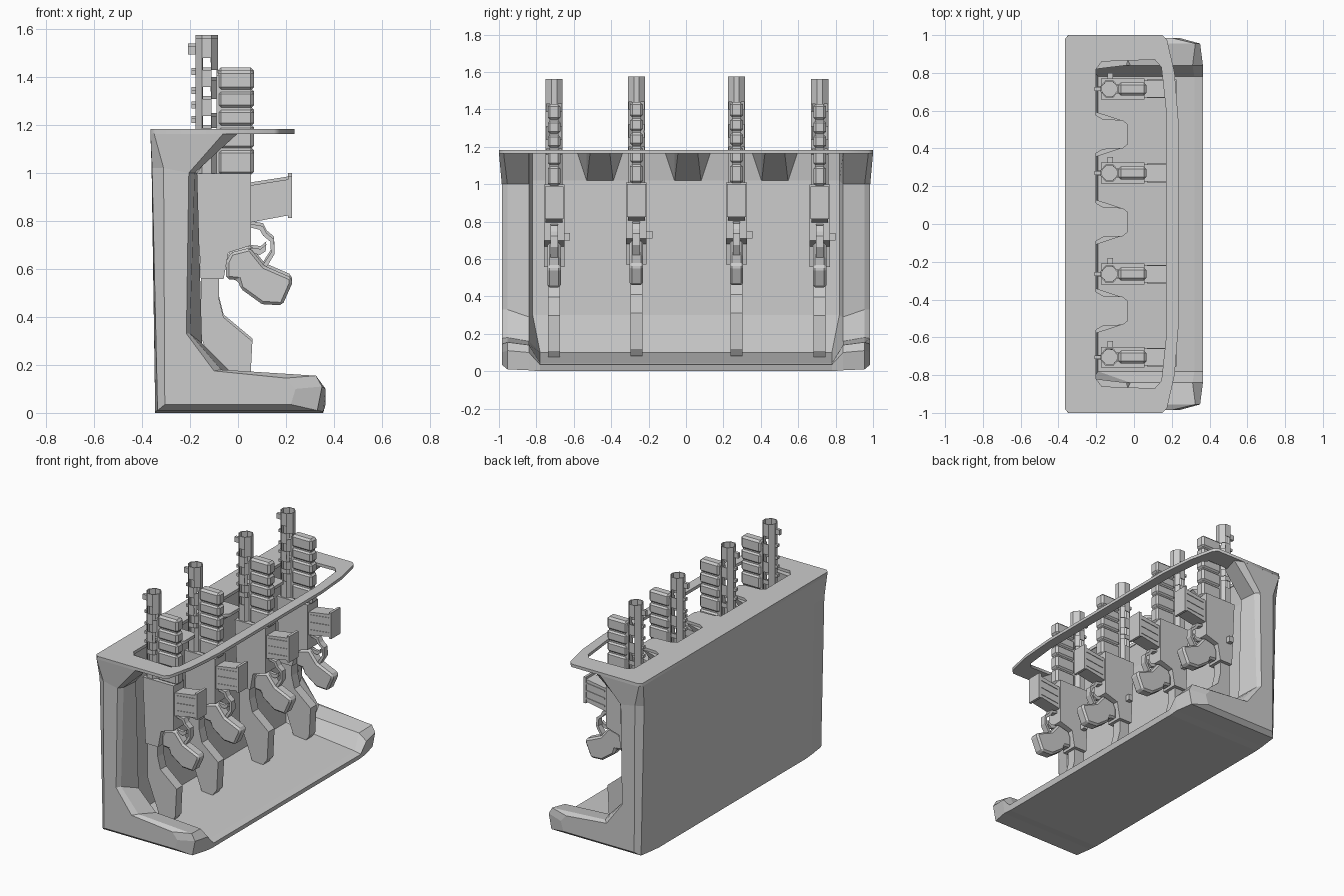
import bpy, bmesh, math
from mathutils import Vector

if "Cube" in bpy.data.objects:
    bpy.data.objects.remove(bpy.data.objects["Cube"])


def finish(name, bm, bevel=0):
    bmesh.ops.recalc_face_normals(bm, faces=bm.faces[:])
    me = bpy.data.meshes.new(name)
    bm.to_mesh(me)
    bm.free()
    ob = bpy.data.objects.new(name, me)
    bpy.context.collection.objects.link(ob)
    if bevel:
        m = ob.modifiers.new("bevel", 'BEVEL')
        m.width, m.segments = bevel, 1
        m.limit_method, m.angle_limit = 'ANGLE', math.radians(35)
    return ob


def loft(name, rings, bevel=0, caps=None):
    bm = bmesh.new()
    vs = [[bm.verts.new(p) for p in r] for r in rings]
    n = len(vs[0])
    for a, b in zip(vs, vs[1:]):
        for i in range(n):
            bm.faces.new((a[i], a[(i + 1) % n], b[(i + 1) % n], b[i]))
    for end in (vs[0], vs[-1]):
        for cap in caps or [range(n)]:
            bm.faces.new([end[i] for i in cap])
    return finish(name, bm, bevel)


def prism(name, pts, half, loc, bevel=0, dy=0):
    """Extrude an x-z profile along y."""
    return loft(name, [[(x, loc[0] + dy + s * half, z + loc[1]) for x, z in pts]
                       for s in (-1, 1)], bevel)


def rect(x0, x1, z0, z1):
    return [(x0, z0), (x1, z0), (x1, z1), (x0, z1)]


# Cabinet body: x-z sections lofted along y, mirrored about the middle
sections = [
    (0.985, [(-.305, .035), (.22, .035), (.24, .10), (.20, .145), (-.10, .175),
             (-.215, .33), (-.205, 1.0), (-.06, 1.165), (-.35, 1.165), (-.31, 1.02)]),
    (0.955, [(-.335, .01), (.33, .01), (.35, .11), (.325, .155), (-.07, .18),
             (-.20, .33), (-.18, 1.0), (0, 1.165), (-.365, 1.165), (-.358, 1.02)]),
    (0.84, [(-.345, .005), (.355, .005), (.365, .10), (.31, .14), (-.02, .16),
            (-.15, .29), (-.17, 1.0), (-.04, 1.165), (-.365, 1.165), (-.36, 1.02)]),
    (0.82, [(-.345, 0), (.355, 0), (.365, .035), (.32, .045), (-.19, .10),
            (-.22, .30), (-.225, 1.02), (-.205, 1.165), (-.365, 1.165), (-.36, 1.02)]),
]


def ring(y, pts, s):
    def y_at(z):
        if y > .95 and z > 1.1:
            return 1.0 if y > .98 else .975
        return y - .04 if y < .83 and z < .2 else y
    return [(x, s * y_at(z), z) for x, z in pts]


loft("cabinet_body", [ring(y, p, -1) for y, p in sections]
     + [ring(y, p, 1) for y, p in reversed(sections)],
     caps=[(6, 7, 8, 9), (0, 1, 2, 3, 4, 5, 6, 9)])

# Top plate with a notched opening
tab_ys = (-.46, .01, .475)
outer = [(-.345, -1), (.15, -1), (.175, -.975), (.215, -.8), (.235, -.55)]
outer += [(x, -y) for x, y in reversed(outer)] + [(-.365, .98), (-.365, -.98)]
hole = [(-.17, -.86), (.11, -.87), (.145, -.83), (.17, -.6),
        (.17, .6), (.145, .83), (.11, .87), (-.17, .86), (-.2, .82)]
for ty in reversed(tab_ys):
    hole += [(-.2, ty + .10), (-.165, ty + .08), (-.06, ty + .075), (-.035, ty + .055),
             (-.035, ty - .055), (-.06, ty - .075), (-.165, ty - .08), (-.2, ty - .10)]
hole += [(-.2, -.82)]
cu = bpy.data.curves.new("plate_outline", 'CURVE')
cu.dimensions, cu.fill_mode, cu.extrude = '2D', 'BOTH', .01
for pts in (outer, hole):
    sp = cu.splines.new('POLY')
    sp.points.add(len(pts) - 1)
    for p, (x, y) in zip(sp.points, pts):
        p.co = (x, y, 0, 1)
    sp.use_cyclic_u = True
tmp = bpy.data.objects.new("plate_outline", cu)
bpy.context.collection.objects.link(tmp)
bpy.context.view_layer.update()
me = bpy.data.meshes.new_from_object(tmp.evaluated_get(bpy.context.evaluated_depsgraph_get()))
bpy.data.objects.remove(tmp)
plate = bpy.data.objects.new("top_plate", me)
plate.location.z = 1.173
bpy.context.collection.objects.link(plate)

# Wedge brackets under the plate tabs
for ty in tab_ys:
    bm = bmesh.new()
    for x, w, z in ((-.22, .07, 1.02), (-.25, .08, 1.02), (-.25, .13, 1.165),
                    (-.205, .12, 1.165), (-.06, .072, 1.165), (-.037, .053, 1.165),
                    (-.11, .07, 1.135)):
        for s in (-1, 1):
            bm.verts.new((x, ty + s * w, z))
    bmesh.ops.convex_hull(bm, input=bm.verts[:])
    finish("tab_bracket", bm)


# Perforated eight-sided barrel
def barrel(loc):
    bm = bmesh.new()
    zs = [.99, 1.12, 1.17, 1.20, 1.25, 1.28, 1.32, 1.37, 1.40, 1.44, 1.49, 1.575]
    outline = [(-.047, .014), (-.02, .046), (.02, .046), (.047, .014)]
    outline += [(-x, -y) for x, y in outline]
    rows = [[bm.verts.new((-.13 + x, loc[0] + y, z + loc[1])) for x, y in outline] for z in zs]
    for j in range(len(zs) - 1):
        for i in range(8):
            mid = i in (1, 5) and j in (1, 3, 6, 9)
            side = i in (2, 4) and j in (2, 4, 5, 8)
            if not (mid or side):
                k = (i + 1) % 8
                bm.faces.new((rows[j][i], rows[j][k], rows[j + 1][k], rows[j + 1][i]))
    ob = finish("barrel", bm)
    m = ob.modifiers.new("wall", 'SOLIDIFY')
    m.thickness, m.offset = .007, -1


receiver = [(-.175, 1.01), (.055, 1.01), (.055, .71), (-.04, .68), (-.06, .57), (-.155, .57)]
grip = [(-.05, .64), (-.03, .68), (.05, .70), (.11, .625), (.225, .575), (.225, .55),
        (.185, .46), (.10, .465), (.01, .53), (0, .565), (-.05, .57)]
stock = [(-.155, .58), (-.08, .58), (-.08, .49), (-.06, .41), (.06, .31), (.05, .12),
         (.02, .08), (-.06, .08), (-.155, .33)]
magazine = [(.05, .96), (.21, .985), (.21, .835), (.05, .805)]
guard = [(.05, .80), (.105, .79), (.12, .76), (.15, .735), (.153, .675), (.12, .62),
         (.105, .63), (.137, .68), (.135, .725), (.105, .75), (.09, .775), (.05, .785)]
trigger = [(.05, .70), (.095, .695), (.118, .715), (.115, .685), (.09, .67), (.05, .68)]

# Four launchers standing in the rack
for loc in ((-.705, -.012), (-.265, 0), (.27, 0), (.715, -.012)):
    barrel(loc)
    prism("receiver", receiver, .055, loc)
    prism("pistol_grip", grip, .036, loc, .012)
    prism("shoulder_stock", stock, .032, loc)
    prism("magazine", magazine, .045, loc)
    prism("magazine_base", [(.208, 1.0), (.225, 1.0), (.225, .825), (.208, .825)], .05, loc)
    prism("trigger_guard", guard, .02, loc)
    prism("trigger", trigger, .01, loc)
    prism("bolt_handle", rect(-.14, -.11, .71, .75), .02, loc, 0, .065)
    # Magazine ribs
    for z in (.845, .895, .945):
        prism("magazine_rib", [(.07, z - .008), (.208, z + .008), (.208, z + .018), (.07, z + .002)],
              .049, loc)
    # Ribbed fore grip and its core
    for z0, z1 in ((1.003, 1.108), (1.112, 1.203), (1.206, 1.277), (1.281, 1.353), (1.356, 1.44)):
        prism("fore_grip_segment", rect(-.083, .066, z0, z1), .034, loc, .013)
    prism("fore_grip_core", rect(-.09, .055, 1.0, 1.42), .024, loc)
    # Sight and rail studs behind the barrel
    prism("front_sight", rect(-.208, -.172, 1.505, 1.54), .01, loc)
    for z in (1.22, 1.28, 1.34, 1.42):
        prism("rail_stud", rect(-.193, -.172, z, z + .018), .012, loc)
